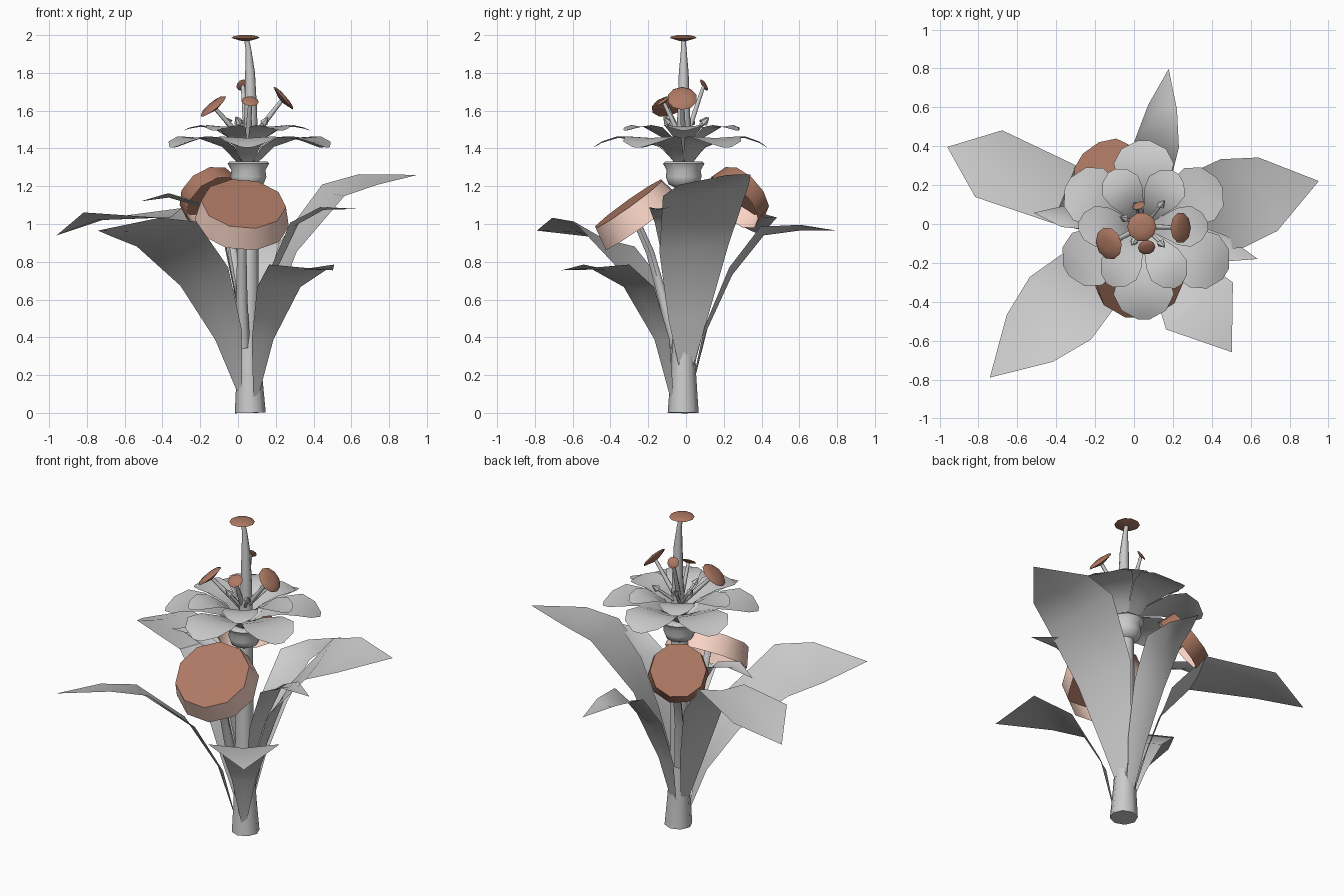
import bpy, bmesh, math
from mathutils import Vector

if "Cube" in bpy.data.objects:
    bpy.data.objects.remove(bpy.data.objects["Cube"])

CX, CY = 0.05, -0.012


def material(name, rgb):
    m = bpy.data.materials.new(name)
    m.diffuse_color = (*rgb, 1)
    m.use_nodes = True
    m.node_tree.nodes["Principled BSDF"].inputs["Base Color"].default_value = m.diffuse_color
    return m


BROWN = material("brown", (0.42, 0.19, 0.125))
PINK = material("pale_pink", (0.95, 0.66, 0.56))


def finish(name, bm, mat=None, smooth=None):
    me = bpy.data.meshes.new(name)
    bm.to_mesh(me)
    bm.free()
    ob = bpy.data.objects.new(name, me)
    bpy.context.collection.objects.link(ob)
    if mat:
        me.materials.append(mat)
    if smooth:
        bpy.ops.object.select_all(action='DESELECT')
        ob.select_set(True)
        bpy.context.view_layer.objects.active = ob
        bpy.ops.object.shade_smooth_by_angle(angle=math.radians(smooth))
    return ob


def bridge(bm, a, b):
    n = len(a)
    for i in range(n):
        bm.faces.new((a[i], a[(i + 1) % n], b[(i + 1) % n], b[i]))


def lathe(name, profile, centre=(0, 0, 0), axis=(0, 0, 1), sides=10, mat=None,
          cap_start=False, cap_end=False, smooth=40):
    """Rings of (radius, height) around any axis."""
    bm = bmesh.new()
    rot = Vector((0, 0, 1)).rotation_difference(Vector(axis).normalized())
    rings = []
    for r, h in profile:
        rings.append([bm.verts.new(Vector(centre) + rot @ Vector(
            (r * math.cos(2 * math.pi * i / sides), r * math.sin(2 * math.pi * i / sides), h)))
            for i in range(sides)])
    for a, b in zip(rings, rings[1:]):
        bridge(bm, a, b)
    if cap_start:
        bm.faces.new(rings[0][::-1])
    if cap_end:
        bm.faces.new(rings[-1])
    return finish(name, bm, mat, smooth)


def tube(name, pts, sides=6):
    """Tapering stalk through (x, y, z, radius) points."""
    bm = bmesh.new()
    rings = []
    for i, p in enumerate(pts):
        a, b = pts[max(i - 1, 0)], pts[min(i + 1, len(pts) - 1)]
        q = Vector((0, 0, 1)).rotation_difference((Vector(b[:3]) - Vector(a[:3])).normalized())
        rings.append([bm.verts.new(Vector(p[:3]) + q @ Vector(
            (p[3] * math.cos(2 * math.pi * k / sides), p[3] * math.sin(2 * math.pi * k / sides), 0)))
            for k in range(sides)])
    for a, b in zip(rings, rings[1:]):
        bridge(bm, a, b)
    bm.faces.new(rings[0][::-1])
    bm.faces.new(rings[-1])
    return finish(name, bm, None, 60)


def blade(name, angle, path, fold=0.1, roll=(0, 0), length=1.0):
    """Leaf or petal: path rows of (distance out, height, half width), V-folded and rolled sideways."""
    bm = bmesh.new()
    a = math.radians(angle)
    d, s = Vector((math.cos(a), math.sin(a), 0)), Vector((-math.sin(a), math.cos(a), 0))
    rows = []
    for r, z, w in path:
        m = Vector((CX, CY, z)) + d * r * length
        if w == 0:
            v = bm.verts.new(m)
            rows.append((v, v, v))
        else:
            t = roll[0] + (roll[1] - roll[0]) * r / path[-1][0]
            left, right = Vector((0, 0, (fold + t) * w)), Vector((0, 0, (fold - t) * w))
            rows.append((bm.verts.new(m + s * w + left), bm.verts.new(m), bm.verts.new(m - s * w + right)))
    for p, q in zip(rows, rows[1:]):
        for k in (0, 1):
            loop = [p[k], p[k + 1], q[k + 1], q[k]]
            bm.faces.new(list(dict.fromkeys(loop)))
    return finish(name, bm, None, 50)


# Main stem and cup under the flower
tube("stem", [(0.065, -0.015, 0, 0.082), (0.06, -0.014, 0.2, 0.068), (0.055, -0.012, 0.45, 0.056),
              (0.055, -0.012, 1.22, 0.05)], 8)
lathe("flower_cup", [(0.05, 1.195), (0.08, 1.21), (0.095, 1.25), (0.09, 1.285), (0.11, 1.32),
                     (0.10, 1.33), (0.04, 1.32)], (0.055, CY, 0), sides=12, cap_end=True, smooth=60)

# Large leaves: angle, fold, roll at base and tip, path
leaves = [
    (158, 0.15, (-0.4, 0.2), [(0.04, 0.15, 0.02), (0.12, 0.45, 0.08), (0.24, 0.80, 0.13), (0.44, 1.035, 0.16),
                              (0.86, 1.02, 0.185), (1.09, 0.94, 0)]),
    (224.5, 0.12, (0.25, 0.33), [(0.06, 0.12, 0.02), (0.14, 0.4, 0.10), (0.32, 0.70, 0.18), (0.60, 0.92, 0.225),
                                 (0.82, 0.96, 0.17), (1.11, 0.965, 0)]),
    (14.5, 0.08, (0.1, 0.16), [(0.04, 0.17, 0.02), (0.10, 0.5, 0.11), (0.22, 0.86, 0.19), (0.47, 1.16, 0.235),
                               (0.66, 1.22, 0.195), (0.93, 1.26, 0)]),
    (81, 0.4, (0, 0), [(0.05, 0.15, 0.02), (0.12, 0.43, 0.06), (0.26, 0.73, 0.10), (0.43, 0.94, 0.115),
                       (0.62, 0.965, 0.075), (0.82, 0.965, 0)]),
    (-55, 0.12, (0, 0), [(0.07, 0.05, 0.01), (0.14, 0.38, 0.07), (0.29, 0.65, 0.14), (0.50, 0.76, 0.21),
                         (0.79, 0.755, 0)]),
    (-16, 0.2, (0, 0), [(0.04, 0.4, 0.02), (0.13, 0.72, 0.06), (0.26, 0.99, 0.085), (0.42, 1.075, 0.07),
                        (0.61, 1.08, 0)]),
    (173, 0.4, (0, 0), [(0.04, 0.5, 0.02), (0.12, 0.88, 0.04), (0.25, 1.09, 0.05), (0.42, 1.14, 0.055),
                        (0.57, 1.12, 0)]),
]
for i, (ang, fold, roll, path) in enumerate(leaves):
    blade(f"leaf_{i + 1}", ang, path, fold, roll)

# Two rings of six slightly uneven petals
for i, length in enumerate([0.97, 0.95, 0.97, 0.99, 1.03, 1.05]):
    blade(f"outer_petal_{i + 1}", 30 + 60 * i,
          [(0.04, 1.32, 0.03), (0.12, 1.405, 0.065), (0.24, 1.45, 0.13), (0.34, 1.455, 0.155),
           (0.42, 1.43, 0.115), (0.465, 1.405, 0.03)], 0.06, (0, 0), length)
    blade(f"inner_petal_{i + 1}", 60 * i,
          [(0.02, 1.34, 0.02), (0.09, 1.45, 0.05), (0.18, 1.505, 0.095), (0.25, 1.515, 0.105),
           (0.31, 1.505, 0.07), (0.34, 1.495, 0.02)], 0.08, (0, 0), length)

# Pistil with its disc
tube("pistil", [(0.065, CY, 1.42, 0.04), (0.068, CY, 1.6, 0.033), (0.064, CY, 1.8, 0.026),
                (0.056, CY, 1.92, 0.015), (0.045, -0.015, 1.98, 0.013)], 8)


def anther(name, c, n, r):
    lathe(name, [(r * 0.25, -0.22 * r), (r, 0), (r * 0.85, 0.12 * r), (r * 0.4, 0.2 * r)], c, n,
          mat=BROWN, cap_start=True, cap_end=True)


anther("pistil_disc", (0.04, -0.015, 1.985), (0, 0, 1), 0.075)

# Stamens with brown discs
for i, (c, n, r) in enumerate([((-0.13, -0.10, 1.622), (-0.6, -0.2, 0.75), 0.085),
                               ((0.24, -0.02, 1.665), (0.75, 0, 0.65), 0.08),
                               ((0.065, -0.12, 1.65), (0.1, -0.55, 0.8), 0.045),
                               ((0.025, 0.095, 1.735), (-0.3, 0.8, 0.5), 0.035)]):
    base = Vector((CX, CY, 1.42))
    tip = Vector(c)
    mid = base.lerp(tip, 0.5)
    tube(f"stamen_{i + 1}", [(*base, 0.016), (*mid, 0.014), (*tip, 0.01)])
    anther(f"stamen_disc_{i + 1}", c, n, r)

# Short grey stamens with pointed tips
for i, (x, y) in enumerate([(0.14, 0.10), (-0.05, 0.03), (0.14, -0.10), (0.0, -0.09), (0.01, 0.09)]):
    base, tip = Vector((CX, CY, 1.42)), Vector((x, y, 1.54))
    tube(f"short_stamen_{i + 1}", [(*base, 0.01), (*tip, 0.008)])
    lathe(f"short_stamen_tip_{i + 1}", [(0.022, -0.005), (0.003, 0.035)], tip, tip - base, 6,
          cap_start=True, cap_end=True)

# Two hollow caps on curved stalks: flat brown top and a flared skirt
for name, c, n, r1, r2, depth, skirt, stalk in [
    ("front", (0.03, -0.305, 1.107), (0.08, -0.58, 0.81), 0.225, 0.25, 0.125, PINK,
     [(0.03, -0.05, 0.35, 0.035), (0.02, -0.12, 0.6, 0.03), (0.02, -0.19, 0.85, 0.025), (0.035, -0.3, 1.1, 0.02)]),
    ("back", (-0.165, 0.315, 1.175), (-0.45, 0.65, 0.6), 0.165, 0.178, 0.10, BROWN,
     [(0.03, 0.03, 0.4, 0.03), (0.0, 0.07, 0.7, 0.028), (-0.05, 0.17, 0.98, 0.024), (-0.16, 0.31, 1.17, 0.018)]),
]:
    lathe(f"{name}_cap_top", [(r1, 0), (r1 * 0.5, 0.002)], c, n, 10, BROWN, cap_end=True)
    lathe(f"{name}_cap_skirt", [(r2, -depth), (r1, 0)], c, n, 10, skirt, smooth=45)
    lathe(f"{name}_cap_lining", [(r1 - 0.004, -0.004), (r2 - 0.004, -depth)], c, n, 10, PINK, smooth=45)
    tube(f"{name}_cap_stalk", stalk)
